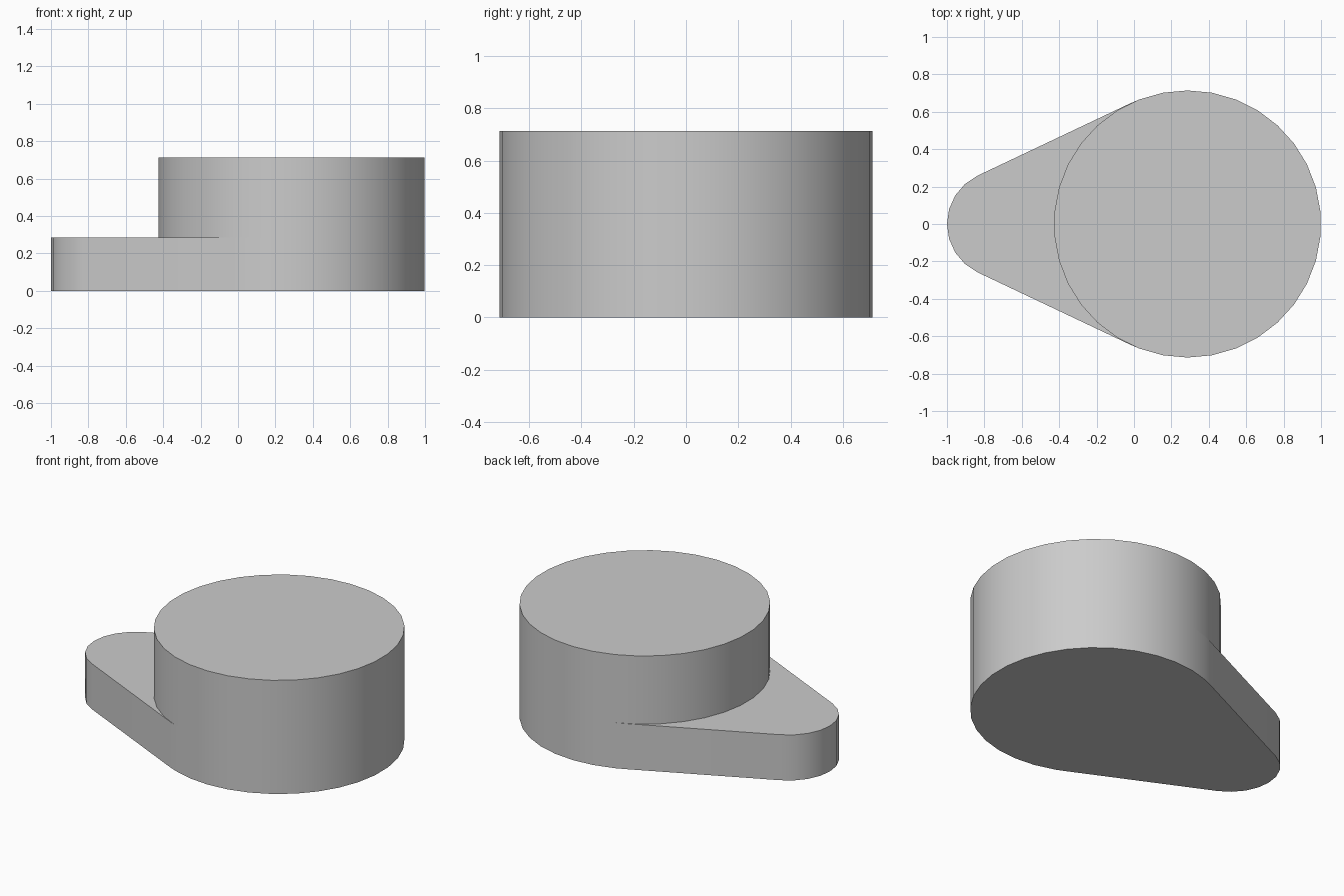
import bpy, bmesh
from math import sin, cos, pi, asin, radians
from mathutils import Vector

cube = bpy.data.objects.get("Cube")
if cube:
    bpy.data.objects.remove(cube, do_unlink=True)

R, r = 0.714, 0.286            # drum and tip radii
BIG, TIP = 0.286, -0.714       # their centres on x
BASE_H, TOP_H = 0.286, 0.714
SIDES = 34

grey = bpy.data.materials.new("plain_grey")
grey.use_nodes = True
colour = (0.6, 0.6, 0.6, 1)
grey.diffuse_color = colour
grey.node_tree.nodes["Principled BSDF"].inputs["Base Color"].default_value = colour


def arc(cx, radius, angles):
    return [(cx + radius * cos(a), radius * sin(a)) for a in angles]


def prism(name, outline, z0, z1):
    """Extrude a counter-clockwise outline from z0 to z1."""
    bm = bmesh.new()
    face = bm.faces.new([bm.verts.new((x, y, z0)) for x, y in outline])
    ext = bmesh.ops.extrude_face_region(bm, geom=[face], use_keep_orig=True)
    top = [v for v in ext["geom"] if isinstance(v, bmesh.types.BMVert)]
    bmesh.ops.translate(bm, verts=top, vec=Vector((0, 0, z1 - z0)))
    bmesh.ops.recalc_face_normals(bm, faces=bm.faces)
    mesh = bpy.data.meshes.new(name)
    bm.to_mesh(mesh)
    bm.free()
    mesh.materials.append(grey)
    obj = bpy.data.objects.new(name, mesh)
    bpy.context.collection.objects.link(obj)
    bpy.ops.object.select_all(action="DESELECT")
    obj.select_set(True)
    bpy.context.view_layer.objects.active = obj
    bpy.ops.object.shade_smooth_by_angle(angle=radians(30))
    return obj


# Teardrop base: large arc and tip arc joined by their common tangents
step = 2 * pi / SIDES
tangent = pi / 2 + asin((R - r) / (BIG - TIP))
drum_angles = [(i + 0.5) * step for i in range(SIDES)]
half = [a for a in drum_angles if a < tangent - 0.01]
large = [-tangent] + [-a for a in reversed(half)] + half + [tangent]
tip_steps = 8
tip = [tangent + 2 * (pi - tangent) * i / tip_steps for i in range(tip_steps + 1)]
prism("teardrop_base", arc(BIG, R, large) + arc(TIP, r, tip), 0, BASE_H)

# Round drum standing on the wide end
prism("round_drum", arc(BIG, R, drum_angles), BASE_H, TOP_H)
